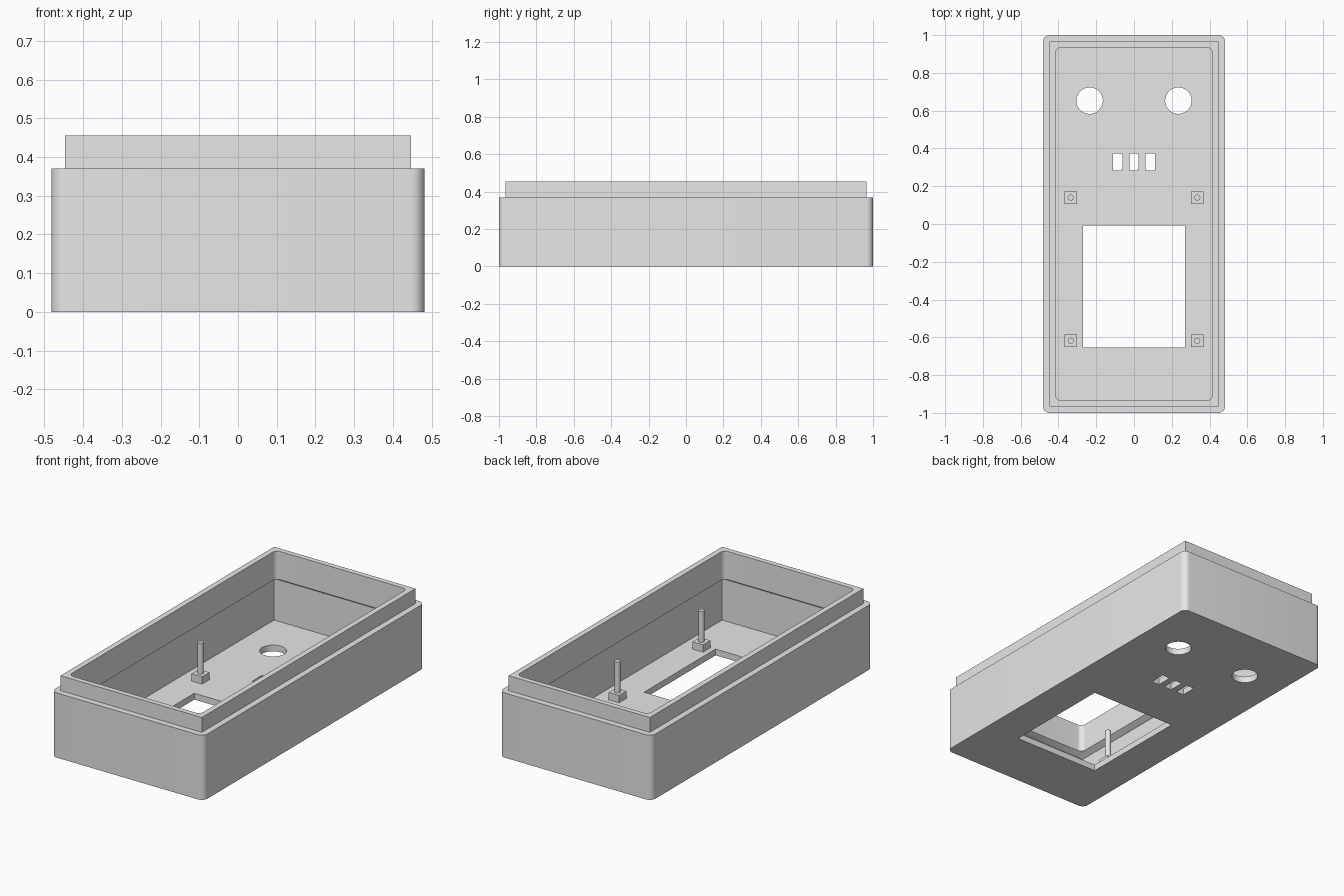
import bpy, bmesh, math
from mathutils import Matrix, Vector

if "Cube" in bpy.data.objects:
    bpy.data.objects.remove(bpy.data.objects["Cube"], do_unlink=True)

grey = bpy.data.materials.new("plain grey plastic")
grey.use_nodes = True
grey.diffuse_color = (0.8, 0.8, 0.8, 1)
grey.node_tree.nodes["Principled BSDF"].inputs["Base Color"].default_value = (0.8, 0.8, 0.8, 1)

FLOOR = 0.036


def make_object(name, bm):
    bmesh.ops.recalc_face_normals(bm, faces=bm.faces[:])
    mesh = bpy.data.meshes.new(name)
    bm.to_mesh(mesh)
    bm.free()
    mesh.materials.append(grey)
    obj = bpy.data.objects.new(name, mesh)
    bpy.context.collection.objects.link(obj)
    return obj


def ring(bm, hx, hy, radius, z, steps=8):
    """Rectangle with rounded corners, as a loop of vertices."""
    verts = []
    for i, (sx, sy) in enumerate([(1, 1), (-1, 1), (-1, -1), (1, -1)]):
        for k in range(steps + 1):
            a = (i + k / steps) * math.pi / 2
            verts.append(bm.verts.new((sx * (hx - radius) + radius * math.cos(a),
                                       sy * (hy - radius) + radius * math.sin(a), z)))
    return verts


def add_box(bm, x0, x1, y0, y1, z0, z1):
    size = Vector((x1 - x0, y1 - y0, z1 - z0))
    centre = Vector((x0 + x1, y0 + y1, z0 + z1)) / 2
    bmesh.ops.create_cube(bm, size=1, matrix=Matrix.Translation(centre) @ Matrix.Diagonal((*size, 1)))


def add_cylinder(bm, x, y, r, z0, z1, sides):
    bmesh.ops.create_cone(bm, cap_ends=True, segments=sides, radius1=r, radius2=r, depth=z1 - z0,
                          matrix=Matrix.Translation((x, y, (z0 + z1) / 2)))


def smooth(obj):
    bpy.ops.object.select_all(action='DESELECT')
    obj.select_set(True)
    bpy.context.view_layer.objects.active = obj
    bpy.ops.object.shade_smooth_by_angle(angle=math.radians(30))


# Case shell: outer wall, stepped lip, lip bore, chamfered undercut, cavity
profile = [
    (0.482, 1.0, 0.035, 0),
    (0.482, 1.0, 0.035, 0.37),
    (0.447, 0.965, 0, 0.37),
    (0.447, 0.965, 0, 0.455),
    (0.415, 0.935, 0.03, 0.455),
    (0.415, 0.935, 0.03, 0.293),
    (0.447, 0.965, 0, 0.273),
    (0.447, 0.965, 0, FLOOR),
]
bm = bmesh.new()
rings = [ring(bm, *p) for p in profile]
for a, b in zip(rings, rings[1:]):
    for i in range(len(a)):
        j = (i + 1) % len(a)
        bm.faces.new((a[i], a[j], b[j], b[i]))
bm.faces.new(rings[0])
bm.faces.new(rings[-1])
bmesh.ops.remove_doubles(bm, verts=bm.verts[:], dist=1e-5)
case = make_object("case_shell", bm)

# Openings through the floor: window, slots, round holes
bm = bmesh.new()
add_box(bm, -0.271, 0.271, -0.654, -0.008, -0.05, 0.1)
for x in (-0.086, 0, 0.086):
    add_box(bm, x - 0.024, x + 0.024, 0.284, 0.373, -0.05, 0.1)
for x in (-0.235, 0.235):
    add_cylinder(bm, x, 0.653, 0.07, -0.05, 0.1, 48)
cutter = make_object("floor_cutter", bm)
cutter.hide_render = True

cut = case.modifiers.new("floor openings", 'BOOLEAN')
cut.operation = 'DIFFERENCE'
cut.solver = 'EXACT'
cut.object = cutter
bpy.context.view_layer.objects.active = case
bpy.ops.object.modifier_apply(modifier=cut.name)
bpy.data.objects.remove(cutter, do_unlink=True)
smooth(case)

# Four mounting posts: square foot with a thin pin
for side, x in (("left", 0.335), ("right", -0.335)):
    for end, y in (("front", -0.618), ("back", 0.14)):
        bm = bmesh.new()
        add_box(bm, x - 0.033, x + 0.033, y - 0.033, y + 0.033, FLOOR - 0.005, 0.078)
        make_object(f"{end}_{side}_post_foot", bm)
        bm = bmesh.new()
        add_cylinder(bm, x, y, 0.016, 0.07, 0.255, 24)
        smooth(make_object(f"{end}_{side}_post_pin", bm))
